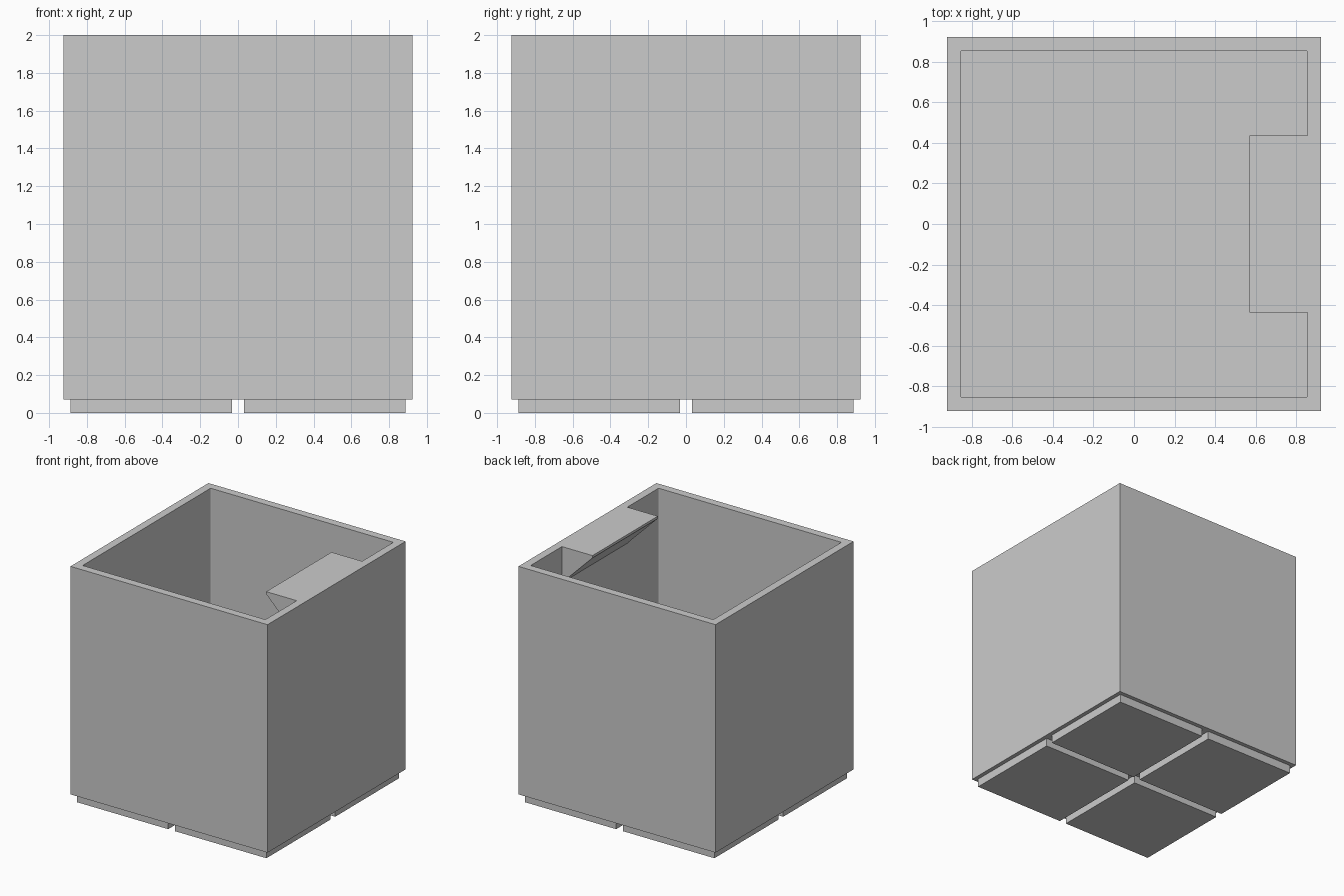
import bpy
import bmesh
from mathutils import Matrix, Vector

cube = bpy.data.objects.get("Cube")
if cube:
    bpy.data.objects.remove(cube, do_unlink=True)

HALF = 0.923       # outer half width
WALL = 0.067
BASE, TOP = 0.07, 2.0
FLOOR = 0.14
INNER = HALF - WALL

grey = bpy.data.materials.new("plain grey")
grey.use_nodes = True
colour = (0.6, 0.6, 0.6, 1)
grey.diffuse_color = colour
grey.node_tree.nodes["Principled BSDF"].inputs["Base Color"].default_value = colour


def finish(name, bm):
    bmesh.ops.recalc_face_normals(bm, faces=bm.faces)
    mesh = bpy.data.meshes.new(name)
    bm.to_mesh(mesh)
    bm.free()
    mesh.materials.append(grey)
    obj = bpy.data.objects.new(name, mesh)
    bpy.context.collection.objects.link(obj)
    return obj


def box(low, high):
    bm = bmesh.new()
    low, high = Vector(low), Vector(high)
    size = Matrix.Diagonal((*(high - low), 1))
    bmesh.ops.create_cube(bm, size=1, matrix=Matrix.Translation((low + high) / 2) @ size)
    return bm


# Open box: inset the top and push it down to the floor
bm = box((-HALF, -HALF, BASE), (HALF, HALF, TOP))
bm.normal_update()
top = max(bm.faces, key=lambda f: f.calc_center_median().z)
bmesh.ops.inset_region(bm, faces=[top], thickness=WALL, use_even_offset=True)
floor = bmesh.ops.extrude_discrete_faces(bm, faces=[top])["faces"][0]
bmesh.ops.translate(bm, verts=floor.verts, vec=(0, 0, FLOOR - TOP))
corners = [e for e in bm.edges
           if abs(e.verts[0].co.z - e.verts[1].co.z) > 1
           and abs(e.verts[0].co.x) < HALF - WALL / 2]
bmesh.ops.bevel(bm, geom=corners, offset=0.01, segments=3, profile=0.5, affect='EDGES')
finish("open_box", bm)

# Label shelf: a wedge under the rim, sloping back to the wall
bm = bmesh.new()
profile = [(INNER, TOP), (0.57, TOP), (0.57, TOP - 0.02), (INNER, TOP - 0.306)]
end = bm.faces.new([bm.verts.new((x, -0.437, z)) for x, z in profile])
new = bmesh.ops.extrude_face_region(bm, geom=[end])["geom"]
bmesh.ops.translate(bm, verts=[g for g in new if isinstance(g, bmesh.types.BMVert)],
                    vec=(0, 0.874, 0))
finish("label_shelf", bm)

# Four square feet with a cross-shaped gap between them
for side, sx in (("left", 1), ("right", -1)):
    for place, sy in (("front", -1), ("back", 1)):
        foot = box((-0.428, -0.428, 0), (0.428, 0.428, BASE + 0.01))
        bmesh.ops.translate(foot, verts=foot.verts, vec=(sx * 0.46, sy * 0.46, 0))
        finish(f"{place}_{side}_foot", foot)
